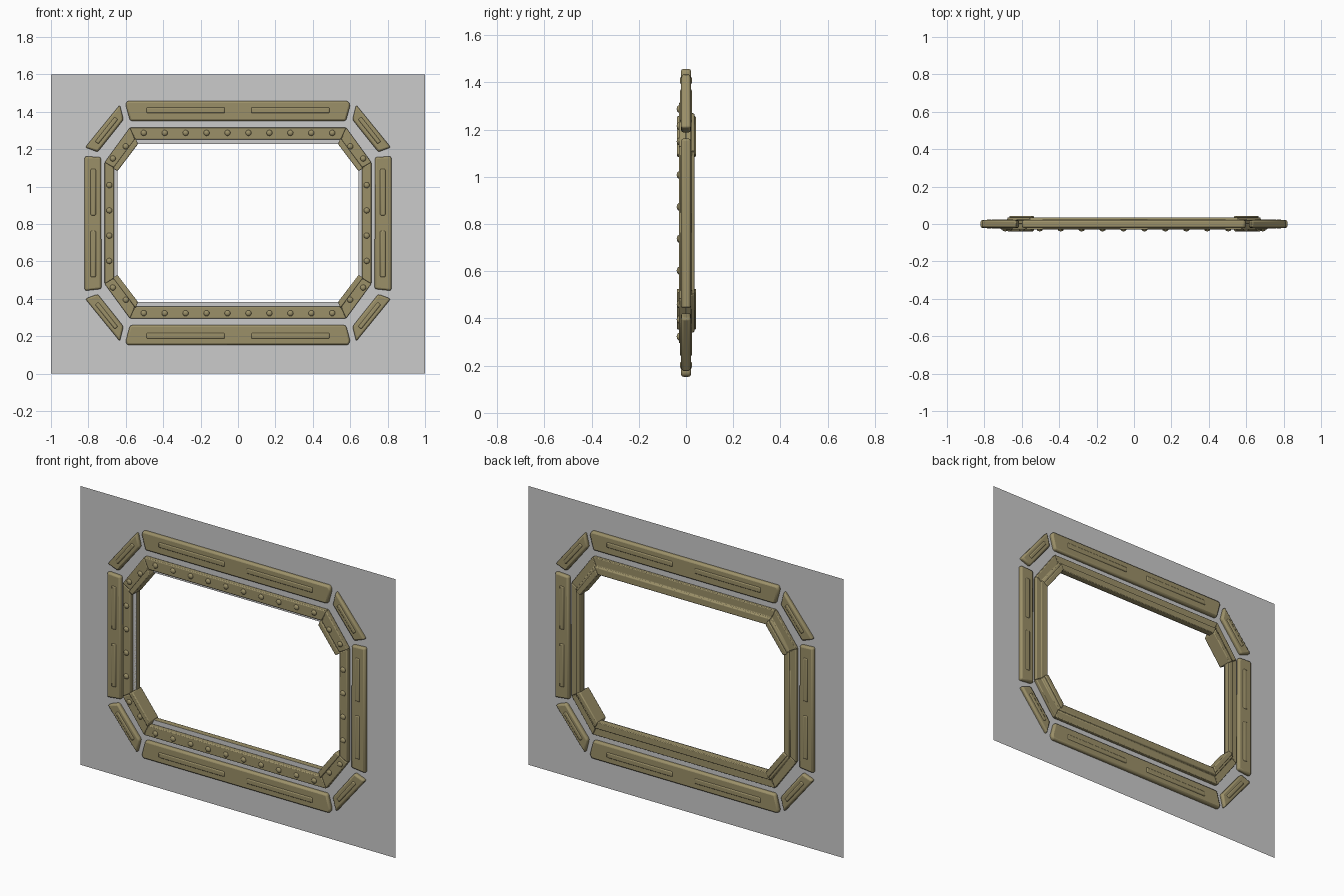
import bpy, bmesh, math
from mathutils import Vector, Matrix

if "Cube" in bpy.data.objects:
    bpy.data.objects.remove(bpy.data.objects["Cube"])

CZ = 0.805  # height of the window centre

mat = bpy.data.materials.new("olive_metal")
mat.diffuse_color = (0.33, 0.28, 0.14, 1)
mat.use_nodes = True
mat.node_tree.nodes["Principled BSDF"].inputs["Base Color"].default_value = mat.diffuse_color


def finish(name, bm, bevel=0.0, segments=2, material=mat):
    bmesh.ops.recalc_face_normals(bm, faces=bm.faces)
    me = bpy.data.meshes.new(name)
    bm.to_mesh(me)
    bm.free()
    ob = bpy.data.objects.new(name, me)
    bpy.context.collection.objects.link(ob)
    if material:
        me.materials.append(material)
    if bevel:
        m = ob.modifiers.new("Bevel", 'BEVEL')
        m.width, m.segments, m.limit_method = bevel, segments, 'ANGLE'
    bpy.ops.object.select_all(action='DESELECT')
    ob.select_set(True)
    bpy.context.view_layer.objects.active = ob
    bpy.ops.object.shade_smooth_by_angle(angle=math.radians(35))
    return ob


def loft(bm, a, b):
    """Closed bar between two matching cross-sections."""
    va, vb = [bm.verts.new(p) for p in a], [bm.verts.new(p) for p in b]
    n = len(va)
    bm.faces.new(va)
    bm.faces.new(vb)
    for k in range(n):
        bm.faces.new((va[k], va[(k + 1) % n], vb[(k + 1) % n], vb[k]))


def octagon(a, t, b, s):
    pts = [(a, t), (-a, t), (-b, s), (-b, -s), (-a, -t), (a, -t), (b, -s), (b, s)]
    return [Vector((x, 0, z + CZ)) for x, z in pts]


OUTER = octagon(0.578, 0.51, 0.713, 0.325)
INNER = octagon(0.54, 0.423, 0.645, 0.285)


def bar(name, i, section, extend=0.0, bevel=0.005):
    """Frame bar i; section points are (0 outer .. 1 inner, y)."""
    j = (i + 1) % 8
    d = (OUTER[j] - OUTER[i]).normalized() * extend
    ends = []
    for k, off in ((i, -d), (j, d)):
        ends.append([OUTER[k].lerp(INNER[k], t) + off + Vector((0, y, 0)) for t, y in section])
    bm = bmesh.new()
    loft(bm, *ends)
    return finish(name, bm, bevel)


# Flat wall sheet with the octagonal opening
bm = bmesh.new()
c = [bm.verts.new((x, 0, z)) for x, z in ((1, 1.6), (-1, 1.6), (-1, 0), (1, 0))]
o = [bm.verts.new(p) for p in INNER]
for k in range(4):
    bm.faces.new((c[k], c[(k + 1) % 4], o[2 * k + 1], o[2 * k]))
    bm.faces.new((c[(k + 1) % 4], o[(2 * k + 2) % 8], o[2 * k + 1]))
finish("wall_sheet", bm, material=None)

# Riveted front frame, stepped back frame and corner lips
for i in range(8):
    bar(f"front_frame_{i}", i, [(0, 0.0), (0, -0.03), (0.73, -0.03), (0.73, 0.0)])
    bar(f"back_frame_{i}", i, [(0, 0.0), (0, 0.022), (0.5, 0.022), (0.55, 0.036),
                               (1.0, 0.036), (1.0, 0.0)], bevel=0.004)
    if i % 2:
        bar(f"corner_lip_{i}", i, [(0.7, -0.039), (0.7, 0.043), (1.06, 0.043), (1.06, -0.039)],
            extend=0.006)

# Rivets on the front frame
spots = [(0.112 * (k - 4.5), s * 0.482) for k in range(10) for s in (1, -1)]
spots += [(s * 0.688, 0.135 * (k - 1.5)) for k in range(4) for s in (1, -1)]
spots += [(sx * x, sz * z) for x, z in ((0.6, 0.41), (0.669, 0.345))
          for sx in (1, -1) for sz in (1, -1)]
bm = bmesh.new()
for x, z in spots:
    m = Matrix.Translation((x, -0.029, z + CZ)) @ Matrix.Diagonal((1, 0.65, 1, 1)) \
        @ Matrix.Rotation(math.pi / 2, 4, 'X')
    bmesh.ops.create_uvsphere(bm, u_segments=12, v_segments=8, radius=0.016, matrix=m)
finish("rivets", bm)


def plate(name, pts):
    """Thick plate straddling the wall, outline in x and z."""
    bm = bmesh.new()
    loft(bm, *[[(x, y, z + CZ) for x, z in pts] for y in (-0.021, 0.021)])
    finish(name, bm, 0.01, 2)


def ridge(name, x, z, length, width, angle):
    """Shallow raised rib showing on both faces of a plate."""
    bm = bmesh.new()
    bmesh.ops.create_cube(bm, size=1, matrix=Matrix.Translation((x, 0, z + CZ))
                          @ Matrix.Rotation(angle, 4, 'Y')
                          @ Matrix.Diagonal((length, 0.05, width, 1)))
    finish(name, bm, 0.007, 2)


# Outer armour plates with ribs
for s, n in ((1, "top"), (-1, "bottom")):
    plate(n + "_plate", [(-0.595, s * 0.652), (0.59, s * 0.652), (0.6, s * 0.63),
                         (0.577, s * 0.546), (-0.577, s * 0.546), (-0.6, s * 0.63)])
    for sx in (1, -1):
        ridge(f"{n}_rib_{sx}", sx * 0.28, s * 0.603, 0.42, 0.032, 0)
for s, n in ((1, "right"), (-1, "left")):
    plate(n + "_plate", [(s * 0.82, 0.357), (s * 0.733, 0.352),
                         (s * 0.73, -0.352), (s * 0.82, -0.362)])
    for sz in (1, -1):
        ridge(f"{n}_rib_{sz}", s * 0.774, sz * 0.165, 0.25, 0.03, math.pi / 2)
    for sz, v in ((1, "top"), (-1, "bottom")):
        plate(f"{n}_{v}_corner_plate", [(s * 0.632, sz * 0.632), (s * 0.612, sz * 0.553),
                                        (s * 0.75, sz * 0.38), (s * 0.817, sz * 0.405)])
        ridge(f"{n}_{v}_corner_rib", s * 0.703, sz * 0.495, 0.17, 0.024,
              s * sz * math.atan2(0.2, 0.16))
